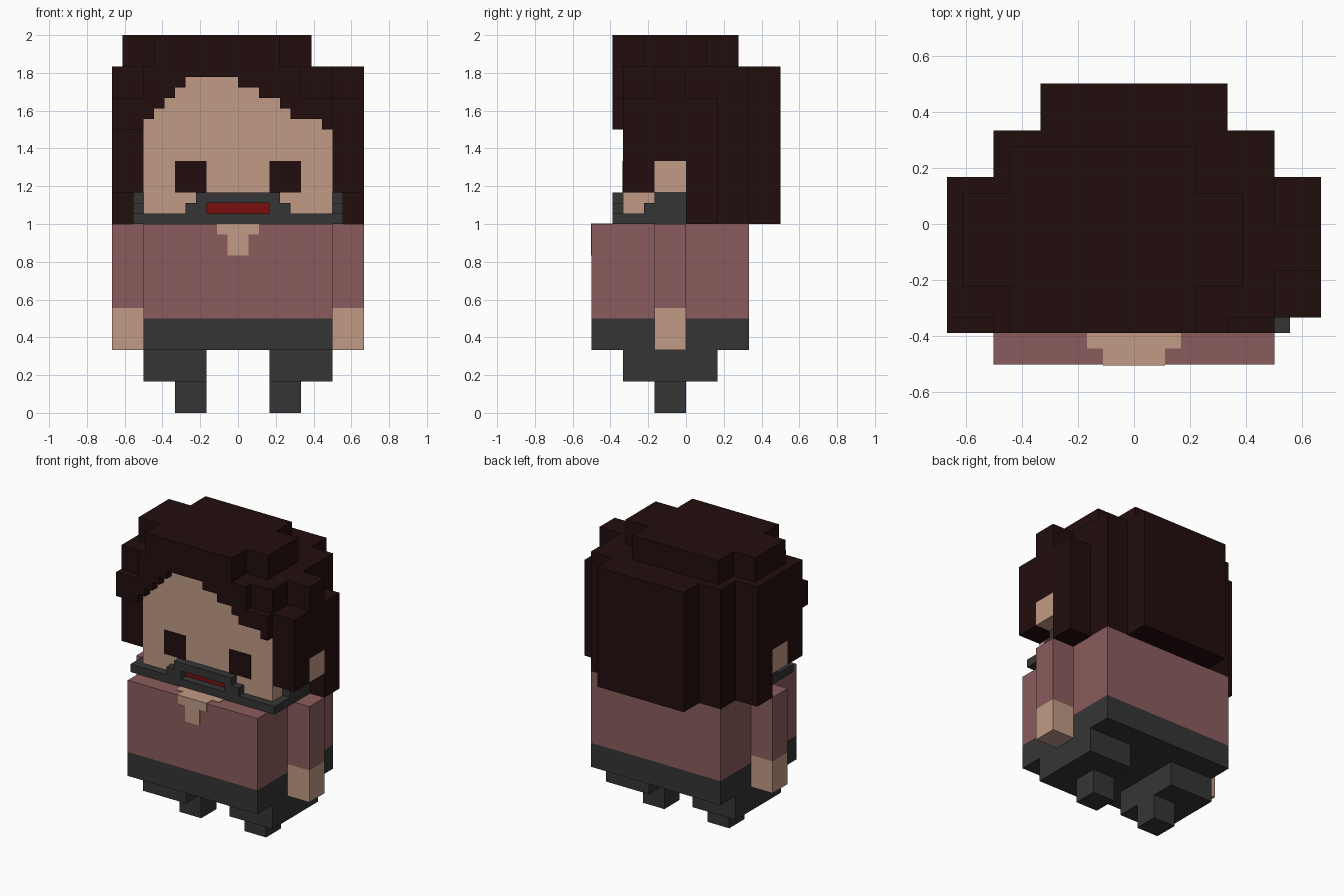
import bpy
import bmesh

cube = bpy.data.objects.get("Cube")
if cube:
    bpy.data.objects.remove(cube, do_unlink=True)

U = 1 / 18   # voxel size
T = 0.07     # plate thickness in voxels


def make_material(name, rgb):
    lin = [(c / 255 / 12.92) if c < 11 else ((c / 255 + 0.055) / 1.055) ** 2.4 for c in rgb]
    mat = bpy.data.materials.new(name)
    mat.use_nodes = True
    mat.diffuse_color = (*lin, 1)
    bsdf = mat.node_tree.nodes["Principled BSDF"]
    bsdf.inputs["Base Color"].default_value = (*lin, 1)
    bsdf.inputs["Roughness"].default_value = 0.9
    return mat


hair = make_material("dark brown hair", (34, 13, 13))
skin = make_material("skin", (193, 154, 133))
shirt = make_material("dusty pink cloth", (139, 92, 92))
grey = make_material("charcoal cloth", (53, 53, 53))
red = make_material("dark red", (122, 14, 14))


def part(name, mat, *boxes):
    """One object from boxes (x0, x1, y0, y1, z0, z1) in voxels."""
    bm = bmesh.new()
    for x0, x1, y0, y1, z0, z1 in boxes:
        verts = bmesh.ops.create_cube(bm, size=1)["verts"]
        for v in verts:
            v.co = ((x1 if v.co.x > 0 else x0) * U,
                    (y1 if v.co.y > 0 else y0) * U,
                    (z1 if v.co.z > 0 else z0) * U)
    mesh = bpy.data.meshes.new(name)
    bm.to_mesh(mesh)
    bm.free()
    mesh.materials.append(mat)
    obj = bpy.data.objects.new(name, mesh)
    bpy.context.collection.objects.link(obj)
    return obj


def pair(name, mat, *boxes):
    """Left part (+x) and its mirrored right part."""
    part("left_" + name, mat, *boxes)
    part("right_" + name, mat, *[(-b[1], -b[0], *b[2:]) for b in boxes])


# Torso
part("shirt", shirt, (-9, 9, -9, 6, 9, 18))
part("trouser_waist", grey, (-9, 9, -9, 6, 6, 9))
part("neckline", skin,
     (-2, 2, -9 - T, -9, 17, 18 + T),
     (-1, 1, -9 - T, -9, 15, 17),
     (-2, 2, -9, -8, 18, 18 + T),
     (-3, 3, -8, -6, 18, 18 + T))

# Limbs
pair("sleeve", shirt, (9, 12, -3, 0, 10, 18))
pair("hand", skin, (9, 12, -3, 0, 6, 10))
pair("leg", grey, (3, 9, -6, 3, 3, 6), (3, 6, -3, 0, 0, 3))

# Head and face
part("head", skin, (-9, 9, -6, 0, 18, 30), (-6, 2, -6 - T, -6, 30, 32.5))
pair("ear", skin, (9, 12, -3, 0, 21, 24))
pair("eye", hair, (3, 6, -6 - T, -6, 21, 24))

# Chin band with an opening for the mouth
part("chin_band_front", grey,
     (-10, 10, -7, -6, 18, 19),
     (-5, -3, -7, -6, 19, 20),
     (3, 5, -7, -6, 19, 20),
     (-4, 4, -7, -6, 20, 21))
pair("chin_band_side", grey,
     (9, 10, -6, 0, 18, 19),
     (9, 10, -4, 0, 19, 20),
     (9, 10, -3, 0, 20, 21))
part("mouth", red, (-3, 3, -6 - T, -6, 19, 20))

# Hair: back and crown
part("hair_back", hair, (-9, 9, 0, 6, 18, 33), (-6, 6, 6, 9, 18, 33))
part("hair_cap", hair, (-9, 9, -6, 0, 30, 33))
part("hair_crown", hair, (-11, 7, -4, 2, 33, 36), (-8, 4, -7, 5, 33, 36))

# Hair: sides, stepped around the ears
part("left_side_hair", hair,
     (9, 12, -6, -3, 21, 30), (9, 12, -3, 0, 24, 33), (9, 12, 0, 3, 18, 30))
part("right_side_hair", hair,
     (-12, -9, -6, -3, 21, 33), (-12, -9, -3, 0, 24, 33), (-12, -9, 0, 3, 18, 33),
     (-12, -9, -7, -6, 27, 30))

# Fringe steps: x start, x end, bottom, top
steps = [(-9, -8, 28, 33), (-8, -7, 29, 33), (-7, -6, 30, 33), (-6, -5, 31, 33),
         (-5, 0, 32, 33), (0, 2, 31, 33), (2, 4, 30, 33), (4, 5, 29, 33),
         (5, 6, 28, 33), (6, 8, 28, 30), (8, 9, 27, 30)]
part("fringe", hair, *[(x0, x1, -7, -6, z0, z1) for x0, x1, z0, z1 in steps])
